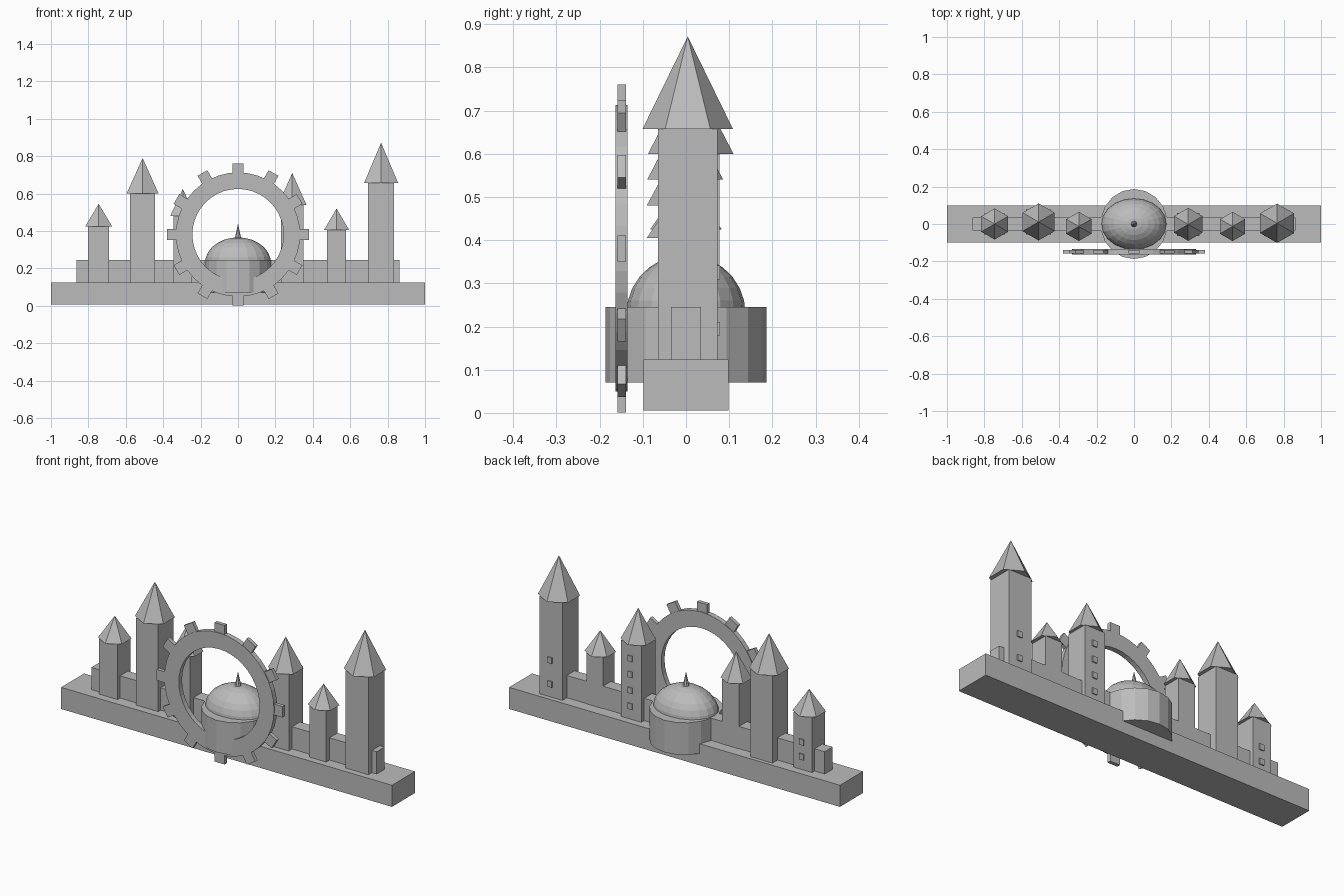
import bpy
from math import pi, radians, sin, cos

cube = bpy.data.objects.get("Cube")
if cube:
    bpy.data.objects.remove(cube, do_unlink=True)

stone = bpy.data.materials.new("grey_stone")
stone.use_nodes = True
GREY = (0.5, 0.5, 0.5, 1)
stone.diffuse_color = GREY
stone.node_tree.nodes["Principled BSDF"].inputs["Base Color"].default_value = GREY


def finish(name):
    ob = bpy.context.object
    ob.name = name
    ob.data.materials.append(stone)
    return ob


def box(name, center, size, turn=0):
    bpy.ops.mesh.primitive_cube_add(size=1, location=center, rotation=(0, turn, 0))
    ob = finish(name)
    ob.scale = size
    return ob


def cone(name, sides, radius, x, y, bottom, top):
    bpy.ops.mesh.primitive_cone_add(vertices=sides, radius1=radius, radius2=0,
                                    depth=top - bottom, location=(x, y, (bottom + top) / 2))
    return finish(name)


# Plinth and long wall
box("plinth", (0, 0, 0.065), (2, 0.198, 0.118))
box("wall", (0, 0, 0.183), (1.725, 0.069, 0.125))

# Towers: x, y, half width, wall top, roof tip, roof radius, window count, window spacing
TOWERS = [
    (-0.745, 0.000, 0.056, 0.425, 0.545, 0.083, 2, 0.08),
    (-0.510, 0.011, 0.067, 0.600, 0.790, 0.099, 0, 0),
    (-0.295, -0.013, 0.050, 0.480, 0.625, 0.078, 0, 0),
    (0.290, -0.002, 0.061, 0.540, 0.710, 0.088, 4, 0.087),
    (0.527, -0.013, 0.050, 0.405, 0.520, 0.078, 0, 0),
    (0.765, 0.004, 0.069, 0.657, 0.872, 0.105, 2, 0.13),
]
for i, (x, y, half, top, tip, radius, count, step) in enumerate(TOWERS, 1):
    box(f"tower_{i}", (x, y, (top + 0.11) / 2), (2 * half, 2 * half, top - 0.11))
    cone(f"tower_roof_{i}", 6, radius, x, y, top, tip)
    for k in range(count):
        box(f"tower_{i}_window_{k + 1}", (x + 0.005, y + half, 0.195 + k * step),
            (0.027, 0.012, 0.032))

# Round hall with dome and spike
bpy.ops.mesh.primitive_cylinder_add(vertices=18, radius=0.187, depth=0.175,
                                    location=(0, 0, 0.158))
finish("hall_drum").scale.x = 0.96
bpy.ops.mesh.primitive_uv_sphere_add(segments=20, ring_count=14, radius=1,
                                     location=(0, 0, 0.23))
finish("dome").scale = (0.176, 0.138, 0.136)
cone("dome_spike", 8, 0.018, 0, 0, 0.355, 0.44)

# Toothed wheel: flat ring made by revolving a rectangular section
HUB, WHEEL_Y, SEGMENTS = 0.381, -0.149, 40
section = [(0.244, -0.014), (0.332, -0.014), (0.332, 0.014), (0.244, 0.014)]
verts, faces = [], []
for s in range(SEGMENTS):
    a = 2 * pi * s / SEGMENTS
    verts += [(r * sin(a), y, r * cos(a)) for r, y in section]
    n = (s + 1) % SEGMENTS
    for k in range(4):
        m = (k + 1) % 4
        faces.append((s * 4 + k, s * 4 + m, n * 4 + m, n * 4 + k))
mesh = bpy.data.meshes.new("wheel_ring")
mesh.from_pydata(verts, [], faces)
mesh.materials.append(stone)
ring = bpy.data.objects.new("wheel_ring", mesh)
ring.location = (0, WHEEL_Y, HUB)
bpy.context.collection.objects.link(ring)

# Wheel teeth
for t in range(12):
    a = radians(30 * t)
    box(f"wheel_tooth_{t + 1}", (0.35 * sin(a), WHEEL_Y, HUB + 0.35 * cos(a)),
        (0.06, 0.02, 0.06), a)
